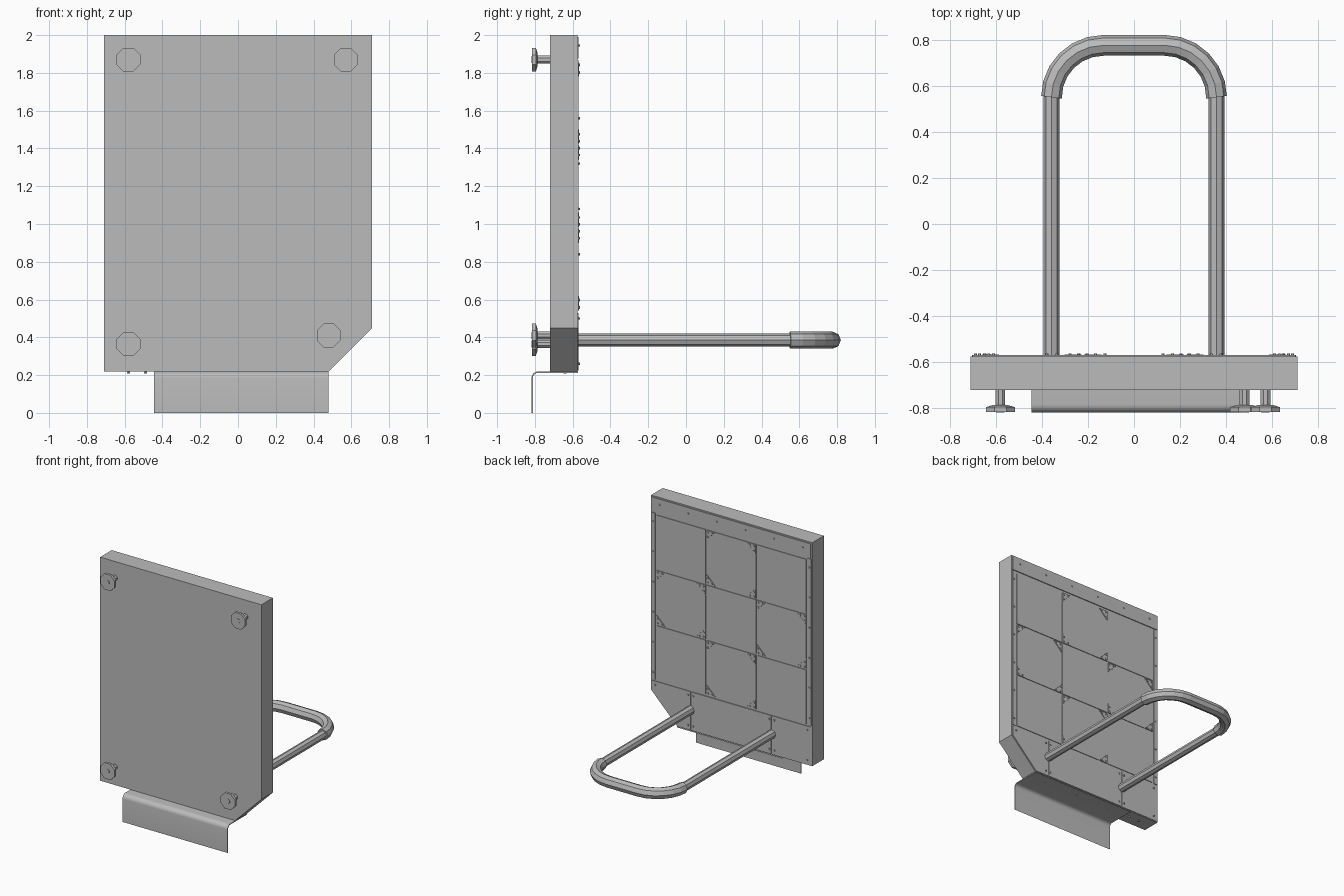
import bpy, bmesh
from math import sin, cos, pi, radians
from mathutils import Vector, Matrix

cube = bpy.data.objects.get("Cube")
if cube:
    bpy.data.objects.remove(cube, do_unlink=True)

grey = bpy.data.materials.new("plain_grey")
grey.use_nodes = True
colour = (0.5, 0.5, 0.5, 1)
grey.diffuse_color = colour
grey.node_tree.nodes["Principled BSDF"].inputs["Base Color"].default_value = colour


def finish(name, bm):
    bmesh.ops.recalc_face_normals(bm, faces=bm.faces)
    mesh = bpy.data.meshes.new(name)
    bm.to_mesh(mesh)
    bm.free()
    mesh.materials.append(grey)
    obj = bpy.data.objects.new(name, mesh)
    bpy.context.collection.objects.link(obj)
    return obj


def add_slab(bm, outline, y0, y1):
    """Extrude an (x, z) outline along y."""
    face = bm.faces.new([bm.verts.new((x, y0, z)) for x, z in outline])
    out = bmesh.ops.extrude_face_region(bm, geom=[face])
    verts = [v for v in out["geom"] if isinstance(v, bmesh.types.BMVert)]
    bmesh.ops.translate(bm, verts=verts, vec=(0, y1 - y0, 0))


def rect(x0, x1, z0, z1):
    return [(x0, z0), (x1, z0), (x1, z1), (x0, z1)]


def add_disc(bm, x, z, r0, r1, y0, y1, sides=8, turn=pi / 8):
    """Short cylinder or cone along y, radius r0 at y0 and r1 at y1."""
    place = Matrix.Translation((x, (y0 + y1) / 2, z)) @ Matrix.Rotation(-pi / 2, 4, 'X')
    place = place @ Matrix.Rotation(turn, 4, 'Z')
    bmesh.ops.create_cone(bm, cap_ends=True, segments=sides, radius1=r0,
                          radius2=r1, depth=y1 - y0, matrix=place)


def tube(name, path, radius, sides=8):
    """Sweep a ring along a path lying in a horizontal plane."""
    bm = bmesh.new()
    rings = []
    for i, p in enumerate(path):
        way = (path[min(i + 1, len(path) - 1)] - path[max(i - 1, 0)]).normalized()
        side = Vector((way.y, -way.x, 0))
        rings.append([bm.verts.new(p + radius * (side * cos(2 * pi * k / sides)
                      + Vector((0, 0, sin(2 * pi * k / sides))))) for k in range(sides)])
    for a, b in zip(rings, rings[1:]):
        for k in range(sides):
            n = (k + 1) % sides
            bm.faces.new((a[k], a[n], b[n], b[k]))
    bm.faces.new(rings[0])
    bm.faces.new(rings[-1])
    return finish(name, bm)


# Platform body with one cut corner
W, BACK = 0.71, -0.575
bm = bmesh.new()
add_slab(bm, [(-W, 0.22), (0.48, 0.22), (W, 0.45), (W, 2.0), (-W, 2.0)], -0.72, BACK)
finish("platform_body", bm)

# Levelling feet
for i, (x, z) in enumerate([(-0.58, 1.87), (0.57, 1.87), (-0.58, 0.365), (0.48, 0.41)]):
    bm = bmesh.new()
    add_disc(bm, x, z, 0.023, 0.023, -0.80, -0.715)
    add_disc(bm, x, z, 0.068, 0.068, -0.815, -0.795)
    add_disc(bm, x, z, 0.068, 0.035, -0.795, -0.785)
    add_disc(bm, x, z, 0.02, 0.02, -0.818, -0.81)
    finish(f"foot_{i + 1}", bm)

# Grid of nine tiles; the four cross tiles have clipped corners
cols, rows = [-0.665, -0.222, 0.222, 0.665], [0.54, 0.98, 1.42, 1.86]
GAP, CLIP = 0.005, 0.075
tiles, brackets, screws = bmesh.new(), bmesh.new(), []
for c in range(3):
    for r in range(3):
        x0, x1 = cols[c] + GAP, cols[c + 1] - GAP
        z0, z1 = rows[r] + GAP, rows[r + 1] - GAP
        if (c + r) % 2 == 0:
            add_slab(tiles, rect(x0, x1, z0, z1), BACK, BACK + 0.005)
            continue
        k = CLIP + GAP
        add_slab(tiles, [(x0 + k, z0), (x1 - k, z0), (x1, z0 + k), (x1, z1 - k),
                         (x1 - k, z1), (x0 + k, z1), (x0, z1 - k), (x0, z0 + k)],
                 BACK, BACK + 0.005)
        # Triangular corner clips with three screws each
        for x, sx in ((x0, 1), (x1, -1)):
            for z, sz in ((z0, 1), (z1, -1)):
                add_slab(brackets, [(x, z), (x + sx * CLIP, z), (x, z + sz * CLIP)],
                         BACK, BACK + 0.008)
                screws += [(x + sx * a, z + sz * b)
                           for a, b in ((0.014, 0.014), (0.05, 0.012), (0.012, 0.05))]
finish("step_tiles", tiles)
finish("corner_brackets", brackets)

# Trim strips around the tiles
bm = bmesh.new()
add_slab(bm, rect(-0.7, 0.7, 1.875, 1.99), BACK, BACK + 0.007)
for s in (-1, 1):
    add_slab(bm, rect(*sorted((s * 0.673, s * 0.703)), 0.54, 1.868), BACK, BACK + 0.007)
    screws += [(s * 0.688, 0.6 + 0.24 * i) for i in range(6)]
screws += [(-0.63 + 0.252 * i, 1.945) for i in range(6)]
finish("trim_strips", bm)

# Lower cover plates
bm = bmesh.new()
add_slab(bm, rect(-0.7, -0.36, 0.225, 0.53), BACK, BACK + 0.005)
add_slab(bm, rect(-0.35, 0.35, 0.225, 0.53), BACK, BACK + 0.007)
add_slab(bm, [(0.36, 0.225), (0.475, 0.225), (0.7, 0.45), (0.7, 0.53), (0.36, 0.53)],
         BACK, BACK + 0.005)
screws += [(s * x, z) for s in (-1, 1) for x, z in
           ((0.335, 0.26), (0.335, 0.5), (0.38, 0.26), (0.38, 0.5), (0.67, 0.5))]
screws += [(-0.67, 0.26)]
finish("lower_cover_plates", bm)

# Screw heads
bm = bmesh.new()
for x, z in screws:
    add_disc(bm, x, z, 0.008, 0.006, BACK, BACK + 0.013, sides=6)
finish("screw_heads", bm)

# Bent sheet bracket below: flat flange, rounded bend, hanging lip
T, R = 0.007, 0.035
outer = [(-0.572, 0.219)]
inner = [(-0.572, 0.219 - T)]
for i in range(6):
    a = radians(90 + 18 * i)
    cy, cz = -0.818 + R, 0.219 - R
    outer.append((cy + R * cos(a), cz + R * sin(a)))
    inner.append((cy + (R - T) * cos(a), cz + (R - T) * sin(a)))
outer.append((-0.818, 0))
inner.append((-0.818 + T, 0))
bm = bmesh.new()
for (a, b, c, d) in zip(outer, outer[1:], inner[1:], inner):
    quad = [a, b, c, d]
    left = [bm.verts.new((-0.445, *p)) for p in quad]
    right = [bm.verts.new((0.48, *p)) for p in quad]
    bm.faces.new((left[0], left[1], right[1], right[0]))
    bm.faces.new((left[3], left[2], right[2], right[3]))
    bm.faces.new(left)
    bm.faces.new(right)
bmesh.ops.remove_doubles(bm, verts=bm.verts, dist=0.0001)
bracket = finish("hanging_bracket", bm)
bpy.context.view_layer.objects.active = bracket
bracket.select_set(True)
bpy.ops.object.shade_smooth_by_angle(angle=radians(30))

# Bracket and base screws
bm = bmesh.new()
for x in (-0.58, -0.49, -0.3, 0.02, 0.33):
    bmesh.ops.create_cone(bm, cap_ends=True, segments=6, radius1=0.008, radius2=0.008,
                          depth=0.016, matrix=Matrix.Translation((x, -0.64, 0.217)))
finish("base_screws", bm)

# Hand rail: two straight legs and a thick padded bend
RAIL_Z, RAIL_X, BEND, START = 0.385, 0.358, 0.225, 0.55
for s, side in ((1, "left"), (-1, "right")):
    tube(f"{side}_rail_leg", [Vector((s * RAIL_X, -0.58, RAIL_Z)),
                              Vector((s * RAIL_X, START + 0.02, RAIL_Z))], 0.034)
arc = [Vector((RAIL_X - BEND + BEND * cos(i * pi / 12),
               START + BEND * sin(i * pi / 12), RAIL_Z)) for i in range(7)]
grip = arc + [Vector((-p.x, p.y, p.z)) for p in reversed(arc)]
tube("padded_grip", grip, 0.045)
